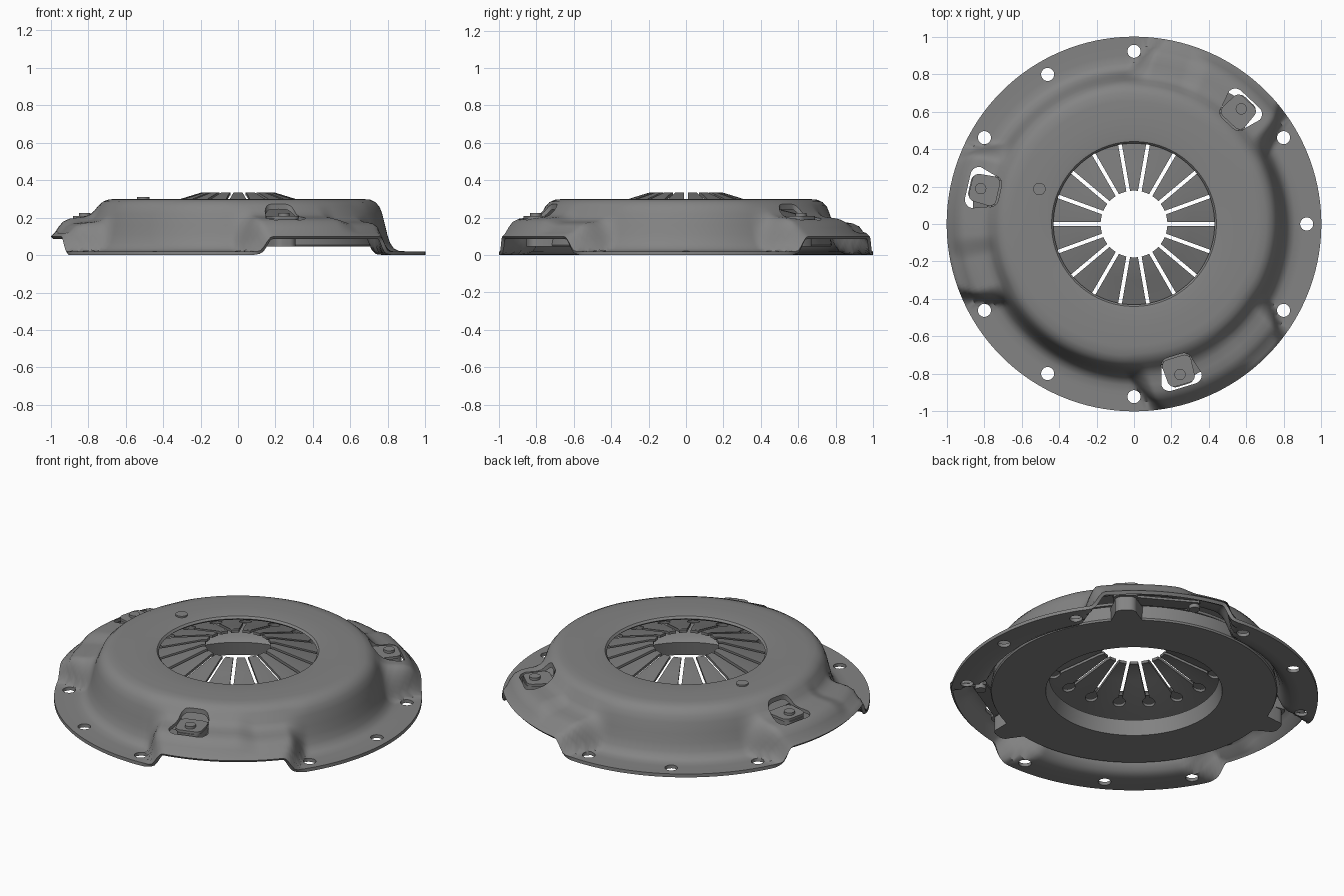
import bpy, bmesh, math
from math import sin, cos, radians, pi
from mathutils import Matrix, Vector

cube = bpy.data.objects.get("Cube")
if cube:
    bpy.data.objects.remove(cube)


def material(name, rgb):
    m = bpy.data.materials.new(name)
    m.use_nodes = True
    m.diffuse_color = (*rgb, 1)
    m.node_tree.nodes["Principled BSDF"].inputs["Base Color"].default_value = (*rgb, 1)
    return m


STEEL = material("steel grey", (0.23, 0.23, 0.23))
SPRING = material("spring steel grey", (0.19, 0.19, 0.19))


def make(name, bm, mat):
    bmesh.ops.recalc_face_normals(bm, faces=bm.faces)
    me = bpy.data.meshes.new(name)
    bm.to_mesh(me)
    bm.free()
    ob = bpy.data.objects.new(name, me)
    bpy.context.collection.objects.link(ob)
    me.materials.append(mat)
    return ob


def activate(ob):
    bpy.ops.object.select_all(action='DESELECT')
    ob.select_set(True)
    bpy.context.view_layer.objects.active = ob


def smooth(ob, angle=40):
    activate(ob)
    bpy.ops.object.shade_smooth_by_angle(angle=radians(angle))


def cut(ob, cutter):
    mod = ob.modifiers.new("cut", 'BOOLEAN')
    mod.object, mod.operation, mod.solver = cutter, 'DIFFERENCE', 'EXACT'
    activate(ob)
    bpy.ops.object.modifier_apply(modifier=mod.name)
    bpy.data.objects.remove(cutter)


def prism(bm, outline, z0, z1, turn=0):
    """Extrude a flat outline upright, turned about the z axis by degrees."""
    rot = Matrix.Rotation(radians(turn), 3, 'Z')
    low = [bm.verts.new(rot @ Vector((x, y, z0))) for x, y in outline]
    high = [bm.verts.new(rot @ Vector((x, y, z1))) for x, y in outline]
    bm.faces.new(low[::-1])
    bm.faces.new(high)
    n = len(low)
    for i in range(n):
        j = (i + 1) % n
        bm.faces.new((low[i], low[j], high[j], high[i]))


def circle(cx, cy, r, n=24):
    return [(cx + r * cos(2 * pi * i / n), cy + r * sin(2 * pi * i / n)) for i in range(n)]


def rounded(x0, x1, half0, half1, r, n=5):
    """Rounded trapezium, half0 wide at x0 and half1 wide at x1."""
    pts = []
    corners = ((x1 - r, half1 - r, 0), (x0 + r, half0 - r, 90),
               (x0 + r, r - half0, 180), (x1 - r, r - half1, 270))
    for cx, cy, start in corners:
        for i in range(n + 1):
            a = radians(start + 90 * i / n)
            pts.append((cx + r * cos(a), cy + r * sin(a)))
    return pts


def lathe(bm, ring_point, count, steps, closed):
    """Sweep count profile points round the z axis."""
    grid = [[bm.verts.new(ring_point(i, 360 * k / steps)) for i in range(count)]
            for k in range(steps)]
    for k in range(steps):
        a, b = grid[k], grid[(k + 1) % steps]
        for i in range(count if closed else count - 1):
            j = (i + 1) % count
            bm.faces.new((a[i], a[j], b[j], b[i]))


def turned(profile):
    return lambda i, deg: (profile[i][0] * cos(radians(deg)),
                           profile[i][0] * sin(radians(deg)), profile[i][1])


def step(t):
    t = min(1, max(0, t))
    return t * t * (3 - 2 * t)


# Pressed cover: blends a flanged profile with a raised-shelf profile by angle
LOW = [(.43, .285), (.44, .297), (.46, .3), (.55, .3), (.66, .3), (.705, .296), (.735, .282),
       (.757, .255), (.77, .22), (.785, .16), (.797, .11), (.812, .065), (.832, .035),
       (.86, .022), (.9, .02), (.95, .02), (1, .02)]
RAISED = [(.43, .285), (.44, .297), (.46, .3), (.55, .3), (.65, .3), (.69, .297), (.72, .286),
          (.745, .264), (.768, .236), (.79, .216), (.82, .205), (.86, .2), (.9, .194),
          (.935, .178), (.96, .148), (.98, .118), (1, .1)]
CENTRES = (60, 180, 300)


def cover_point(i, deg):
    d = deg % 120 - 60
    (r0, z0), (r1, z1) = LOW[i], RAISED[i]
    half, soft = 21.5 + (1 - r0) * 35, 2.2 + (1 - r0) * 14
    w = step((half + soft - abs(d)) / (2 * soft))
    if .14 < z1 < .24:
        z1 -= .025 * step((d - 4) / 8)
    r, z = r0 + (r1 - r0) * w, z0 + (z1 - z0) * w
    return (r * cos(radians(deg)), r * sin(radians(deg)), z)


bm = bmesh.new()
lathe(bm, cover_point, len(LOW), 360, False)
cover = make("cover", bm, STEEL)
up = sum(p.normal.z for p in cover.data.polygons)
if up < 0:
    cover.data.flip_normals()
solid = cover.modifiers.new("sheet", 'SOLIDIFY')
solid.thickness, solid.offset = .02, -1
activate(cover)
bpy.ops.object.modifier_apply(modifier=solid.name)

# Bolt holes in the flanges and windows in the raised sectors
bm = bmesh.new()
for c in CENTRES:
    for a in (30, 60, 90):
        prism(bm, circle(.922, 0, .035), -.1, .09, c + a)
    prism(bm, rounded(.735, .91, .085, .112, .045), .09, .4, c - 13)
cut(cover, make("cover_cutter", bm, STEEL))
smooth(cover)

# Diaphragm spring: shallow cone with keyhole slots between its fingers
top = [(.178, .335), (.2, .333), (.3, .302), (.42, .266), (.55, .232), (.72, .19)]
section = top + [(r, z - .016) for r, z in reversed(top)]
bm = bmesh.new()
lathe(bm, turned(section), len(section), 144, True)
spring = make("diaphragm_spring", bm, SPRING)
keyhole = [(.12, -.01), (.43, -.01)]
keyhole += [(.462 - .034 * cos(radians(a)), .034 * sin(radians(a))) for a in range(-160, 161, 20)][::1]
keyhole = [(.12, -.01), (.43, -.01)] + [(.462 + .034 * cos(radians(a)), .034 * sin(radians(a)))
                                      for a in range(-160, 161, 20)] + [(.43, .01), (.12, .01)]
bm = bmesh.new()
for k in range(18):
    prism(bm, keyhole, .1, .5, 20 * k)
cut(spring, make("slot_cutter", bm, SPRING))
smooth(spring, 30)

# Pressure plate with a raised fulcrum ridge
plate = [(.48, .045), (.775, .045), (.78, .055), (.765, .14), (.72, .15), (.71, .172),
         (.68, .172), (.66, .15), (.5, .15), (.46, .13)]
bm = bmesh.new()
lathe(bm, turned(plate), len(plate), 120, True)
smooth(make("pressure_plate", bm, STEEL), 30)

# Plate lugs, drive straps and rivets at each raised sector
for n, c in enumerate(CENTRES, 1):
    bm = bmesh.new()
    prism(bm, rounded(.7, .885, .095, .06, .04), .045, .13, c - 13)
    prism(bm, rounded(.73, .9, .07, .065, .03), .13, .195, c - 13)
    smooth(make(f"lug_{n}", bm, STEEL), 30)

    bm = bmesh.new()
    prism(bm, rounded(.745, .895, .08, .075, .035), .195, .21, c - 13)
    smooth(make(f"lug_cap_{n}", bm, STEEL), 30)

    bm = bmesh.new()
    prism(bm, circle(.84, 0, .03), .21, .225, c - 13)
    prism(bm, circle(.84, 0, .03), .11, .17, c + 13)
    smooth(make(f"strap_rivets_{n}", bm, STEEL), 30)

    bm = bmesh.new()
    prism(bm, [(.78, -.21), (.86, -.21), (.86, .21), (.78, .21)], .132, .146, c)
    make(f"drive_strap_{n}", bm, SPRING)

# Single rivet head on the cover face
bm = bmesh.new()
prism(bm, circle(-.505, .187, .033), .29, .309)
smooth(make("cover_rivet", bm, STEEL), 30)
